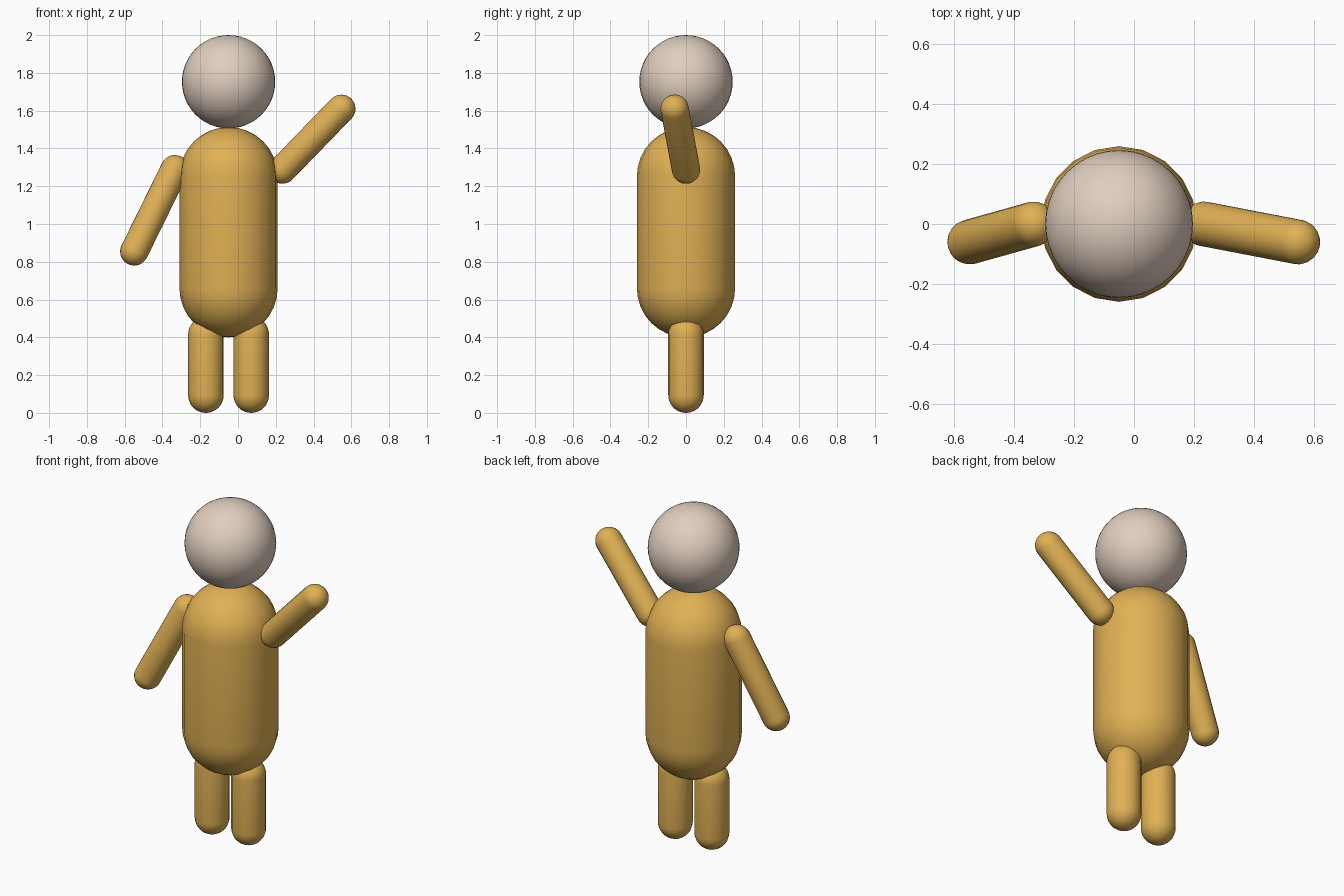
import bpy
import bmesh
import math
from mathutils import Vector

default = bpy.data.objects.get("Cube")
if default:
    bpy.data.objects.remove(default, do_unlink=True)


def material(name, color):
    mat = bpy.data.materials.new(name)
    mat.use_nodes = True
    mat.diffuse_color = color
    bsdf = next(n for n in mat.node_tree.nodes if n.type == 'BSDF_PRINCIPLED')
    bsdf.inputs["Base Color"].default_value = color
    return mat


gold = material("warm gold", (0.75, 0.44, 0.09, 1))
cream = material("pale cream", (0.75, 0.62, 0.52, 1))


def capsule(name, start, end, radius, sides, mat, rings=8):
    """Round-ended cylinder whose cap centres are start and end."""
    start, end = Vector(start), Vector(end)
    axis = end - start
    half = axis.length / 2
    # Half outline from bottom pole to top pole
    angles = [math.pi / 2 * i / rings for i in range(rings + 1)]
    low = [(radius * math.sin(a), -half - radius * math.cos(a)) for a in angles]
    outline = low + [(r, -z) for r, z in reversed(low)]

    bm = bmesh.new()
    verts = [bm.verts.new((r, 0, z)) for r, z in outline]
    edges = [bm.edges.new(pair) for pair in zip(verts, verts[1:])]
    bmesh.ops.spin(bm, geom=verts + edges, cent=(0, 0, 0), axis=(0, 0, 1),
                   angle=math.tau, steps=sides, use_merge=True)
    bmesh.ops.remove_doubles(bm, verts=bm.verts, dist=0.0005)
    bmesh.ops.recalc_face_normals(bm, faces=bm.faces)
    for face in bm.faces:
        face.smooth = True
    mesh = bpy.data.meshes.new(name)
    bm.to_mesh(mesh)
    bm.free()
    mesh.materials.append(mat)

    obj = bpy.data.objects.new(name, mesh)
    bpy.context.collection.objects.link(obj)
    obj.location = (start + end) / 2
    obj.rotation_euler = Vector((0, 0, 1)).rotation_difference(axis).to_euler()
    return obj


CENTRE = -0.05

# Torso
capsule("torso", (CENTRE, 0, 0.66), (CENTRE, 0, 1.253), 0.26, 20, gold)

# Legs
for side, offset in (("left", 0.12), ("right", -0.12)):
    x = CENTRE + offset
    capsule(side + "_leg", (x, 0, 0.094), (x, 0, 0.415), 0.094, 20, gold)

# Raised left arm and lowered right arm
capsule("left_arm", (0.235, 0, 1.288), (0.547, -0.06, 1.61), 0.075, 20, gold)
capsule("right_arm", (-0.335, 0, 1.29), (-0.549, -0.06, 0.855), 0.075, 20, gold)

# Head
bpy.ops.mesh.primitive_uv_sphere_add(segments=40, ring_count=24, radius=0.247,
                                     location=(CENTRE, 0, 1.753))
head = bpy.context.object
head.name = "head"
head.data.materials.append(cream)
bpy.ops.object.shade_smooth()
